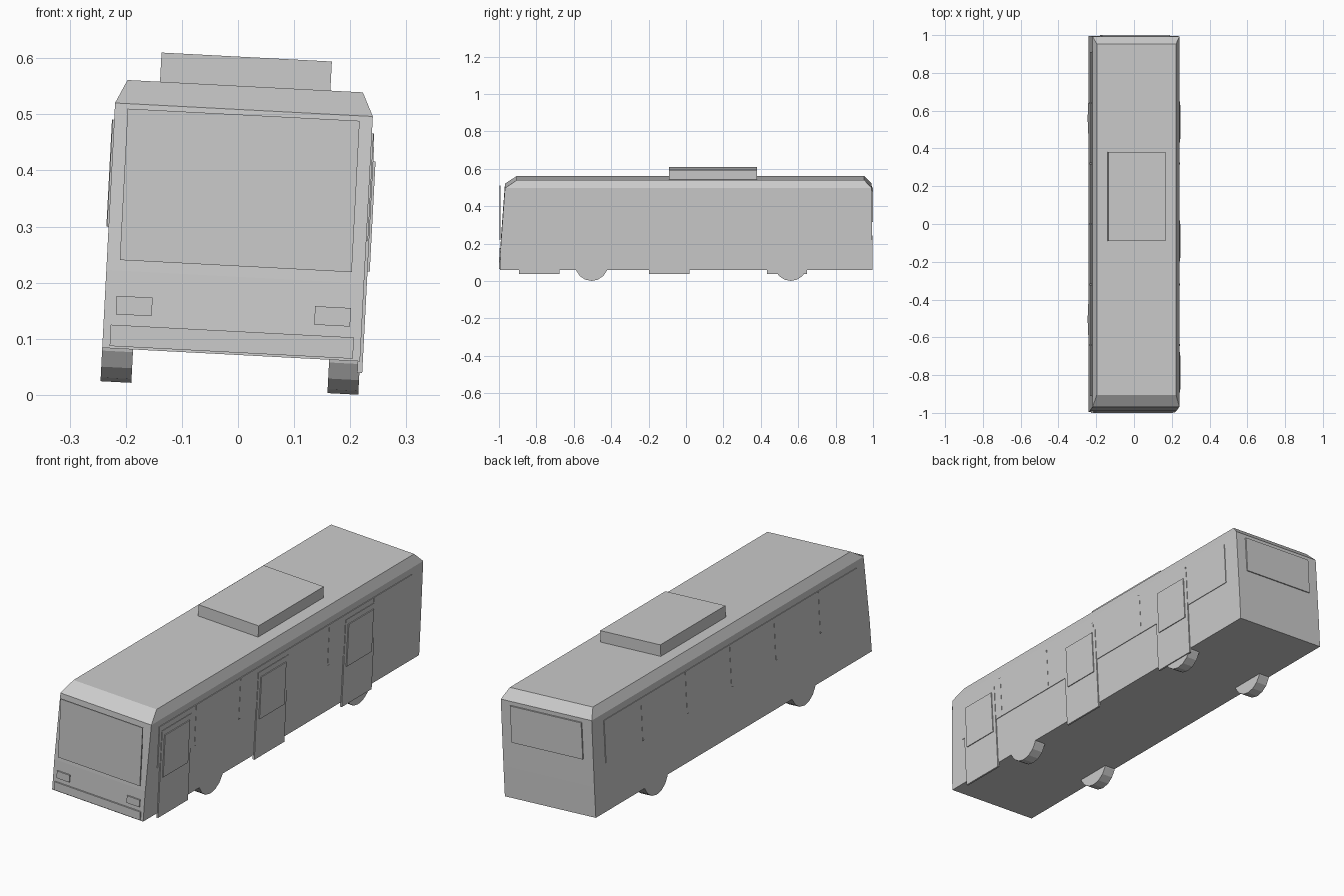
import bpy, bmesh, math
from mathutils import Matrix

cube = bpy.data.objects.get("Cube")
if cube:
    bpy.data.objects.remove(cube, do_unlink=True)

# One plain grey for the whole vehicle
grey = bpy.data.materials.new("plain grey")
grey.use_nodes = True
colour = (0.6, 0.6, 0.6, 1)
grey.diffuse_color = colour
grey.node_tree.nodes["Principled BSDF"].inputs["Base Color"].default_value = colour

# The whole vehicle leans slightly to one side
LEAN = Matrix.Rotation(math.radians(3), 4, 'Y') @ Matrix.Translation((-0.016, 0, 0))


def finish(name, bm):
    bmesh.ops.recalc_face_normals(bm, faces=bm.faces)
    bm.transform(LEAN)
    mesh = bpy.data.meshes.new(name)
    bm.to_mesh(mesh)
    bm.free()
    mesh.materials.append(grey)
    obj = bpy.data.objects.new(name, mesh)
    bpy.context.collection.objects.link(obj)
    return obj


def box(name, x, y, z):
    """Box from (low, high) ranges on each axis."""
    bm = bmesh.new()
    bmesh.ops.create_cube(bm, size=1)
    for v in bm.verts:
        v.co = [r[0] if c < 0 else r[1] for c, r in zip(v.co, (x, y, z))]
    return finish(name, bm)


# Body: stacked rings of half width, front y, rear y, height
rings = [(0.23, -0.995, 0.996, 0.071), (0.23, -0.99, 0.996, 0.21),
         (0.23, -0.968, 0.993, 0.508), (0.21, -0.905, 0.953, 0.55)]
bm = bmesh.new()
loops = [[bm.verts.new(p) for p in ((-w, f, z), (w, f, z), (w, r, z), (-w, r, z))]
         for w, f, r, z in rings]
for low, high in zip(loops, loops[1:]):
    for i in range(4):
        j = (i + 1) % 4
        bm.faces.new((low[i], low[j], high[j], high[i]))
bm.faces.new(loops[0])
bm.faces.new(loops[-1])
finish("body", bm)

# Roof unit
box("roof_unit", (-0.152, 0.152), (-0.09, 0.38), (0.54, 0.602))

# Front plates
box("windscreen", (-0.207, 0.207), (-0.998, -0.993), (0.229, 0.499))
box("front_bumper", (-0.217, 0.217), (-1.0, -0.99), (0.075, 0.113))
box("rear_window", (-0.18, 0.18), (0.99, 1.0), (0.325, 0.49))

for side, s in (("left", 1), ("right", -1)):
    def span(a, b):
        return sorted((s * a, s * b))

    box(f"{side}_headlight", span(0.145, 0.209), (-0.998, -0.985), (0.132, 0.165))

    # Side window band and its pillars
    box(f"{side}_window_band", span(0.226, 0.233), (-0.91, 0.91), (0.287, 0.478))
    for k in range(-2, 3):
        y = 0.32 * k
        box(f"{side}_window_pillar", span(0.228, 0.234), (y - 0.006, y + 0.006), (0.287, 0.478))

    # Wheels
    for place, y in (("front", -0.505), ("rear", 0.56)):
        radius = 0.0885
        bm = bmesh.new()
        bmesh.ops.create_cone(bm, cap_ends=True, segments=16, radius1=radius,
                              radius2=radius, depth=0.055)
        bm.transform(Matrix.Translation((s * 0.2025, y, 0.0115 + radius))
                     @ Matrix.Rotation(math.pi / 2, 4, 'Y'))
        finish(f"{side}_{place}_wheel", bm)

# Doors along one side, each with a raised window
for place, y in (("front", -0.785), ("middle", -0.09), ("rear", 0.54)):
    box(f"{place}_door", (0.226, 0.235), (y - 0.108, y + 0.108), (0.05, 0.453))
    box(f"{place}_door_window", (0.232, 0.239), (y - 0.09, y + 0.09), (0.232, 0.428))
